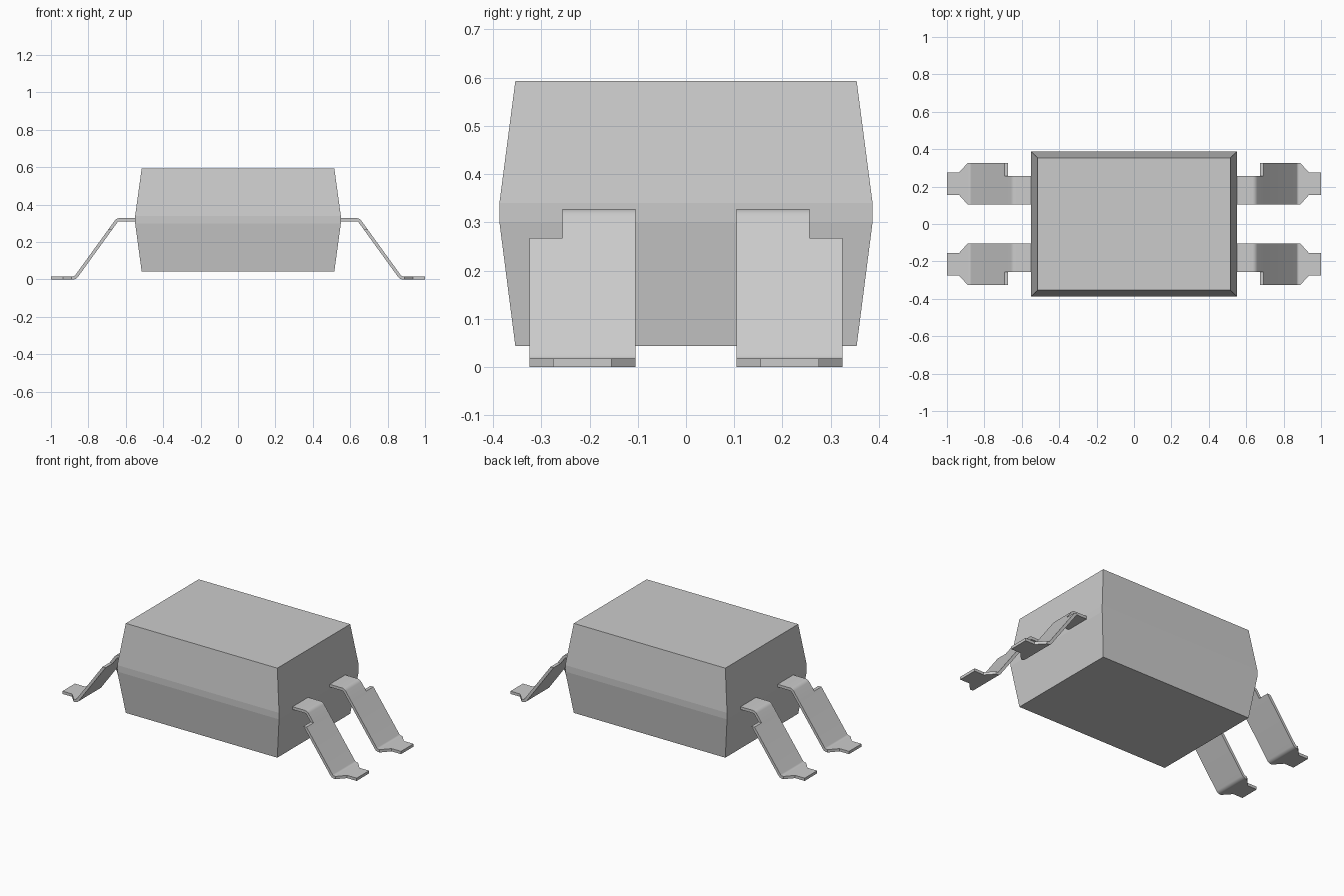
import bpy, bmesh, math

cube = bpy.data.objects.get("Cube")
if cube:
    bpy.data.objects.remove(cube, do_unlink=True)

GREY = (0.6, 0.6, 0.6, 1.0)
mat = bpy.data.materials.new("light grey")
mat.use_nodes = True
mat.diffuse_color = GREY
mat.node_tree.nodes["Principled BSDF"].inputs["Base Color"].default_value = GREY


def finish(name, bm):
    bmesh.ops.remove_doubles(bm, verts=bm.verts, dist=1e-5)
    bmesh.ops.recalc_face_normals(bm, faces=bm.faces)
    mesh = bpy.data.meshes.new(name)
    bm.to_mesh(mesh)
    bm.free()
    mesh.materials.append(mat)
    obj = bpy.data.objects.new(name, mesh)
    bpy.context.collection.objects.link(obj)
    return obj


def loft(bm, rings):
    """Bridge four-cornered rings, skipping zero-area quads, and cap both ends."""
    loops = [[bm.verts.new(p) for p in ring] for ring in rings]
    for a, b in zip(loops, loops[1:]):
        for i in range(4):
            j = (i + 1) % 4
            face = bm.faces.new((a[i], a[j], b[j], b[i]))
            if face.calc_area() < 1e-8:
                bm.faces.remove(face)
    bm.faces.new(loops[0])
    bm.faces.new(loops[-1])


# Moulded body: tapers up and down from a narrow vertical band
bm = bmesh.new()
loft(bm, [[(sx * hx, sy * hy, z) for sx, sy in ((1, 1), (-1, 1), (-1, -1), (1, -1))]
          for hx, hy, z in ((0.515, 0.354, 0.043), (0.55, 0.387, 0.30),
                            (0.55, 0.387, 0.34), (0.515, 0.354, 0.593))])
finish("body", bm)

# Bent lead measurements
T = 0.017                      # sheet thickness
R = 0.024                      # bend radius at mid thickness
SLOPE = math.atan2(0.311, 0.225)
TANGENT = R * math.tan(SLOPE / 2)
Y_IN, Y_NECK, Y_OUT = 0.105, 0.256, 0.325
STEPS = 6


def bend(cx, cz, start, end, r_top, r_bot):
    """Pairs of top and bottom points around a bend."""
    pts = []
    for i in range(STEPS + 1):
        a = start + (end - start) * i / STEPS
        c, s = math.cos(a), math.sin(a)
        pts.append((cx + r_top * c, cz + r_top * s, cx + r_bot * c, cz + r_bot * s))
    return pts


def lead_stations():
    """Cross-sections: x, z on top, x, z below, inner y, outer y."""
    top_z, low_z = 0.328 - T / 2, T / 2
    up = math.pi / 2
    upper = bend(0.645 - TANGENT, top_z - R, up, up - SLOPE, R + T / 2, R - T / 2)
    lower = bend(0.87 + TANGENT, low_z + R, 3 * up - SLOPE, 3 * up, R - T / 2, R + T / 2)
    # level shoulder cut where the neck widens
    xt, zt, xb, zb = upper[-1]
    k = 1 / math.tan(SLOPE)
    cut = (xt + (zt - 0.267) * k, 0.267, xb + (zb - 0.267) * k, 0.267)
    out = [(0.53, 0.328, 0.53, 0.328 - T, Y_IN, Y_NECK)]
    out += [p + (Y_IN, Y_NECK) for p in upper + [cut]]
    out += [p + (Y_IN, Y_OUT) for p in [cut] + lower]
    # foot narrowing to its tip
    for x, y0, y1 in ((0.89, Y_IN, Y_OUT), (0.935, 0.155, 0.276), (1.0, 0.155, 0.276)):
        out.append((x, T, x, 0.0, y0, y1))
    return out


stations = lead_stations()
for side, sx in (("left", 1), ("right", -1)):
    for end, sy in (("front", -1), ("back", 1)):
        bm = bmesh.new()
        loft(bm, [[(sx * xt, sy * y0, zt), (sx * xt, sy * y1, zt),
                   (sx * xb, sy * y1, zb), (sx * xb, sy * y0, zb)]
                  for xt, zt, xb, zb, y0, y1 in stations])
        lead = finish(f"{end}_{side}_lead", bm)
        bpy.ops.object.select_all(action="DESELECT")
        lead.select_set(True)
        bpy.context.view_layer.objects.active = lead
        bpy.ops.object.shade_smooth_by_angle(angle=math.radians(30))
